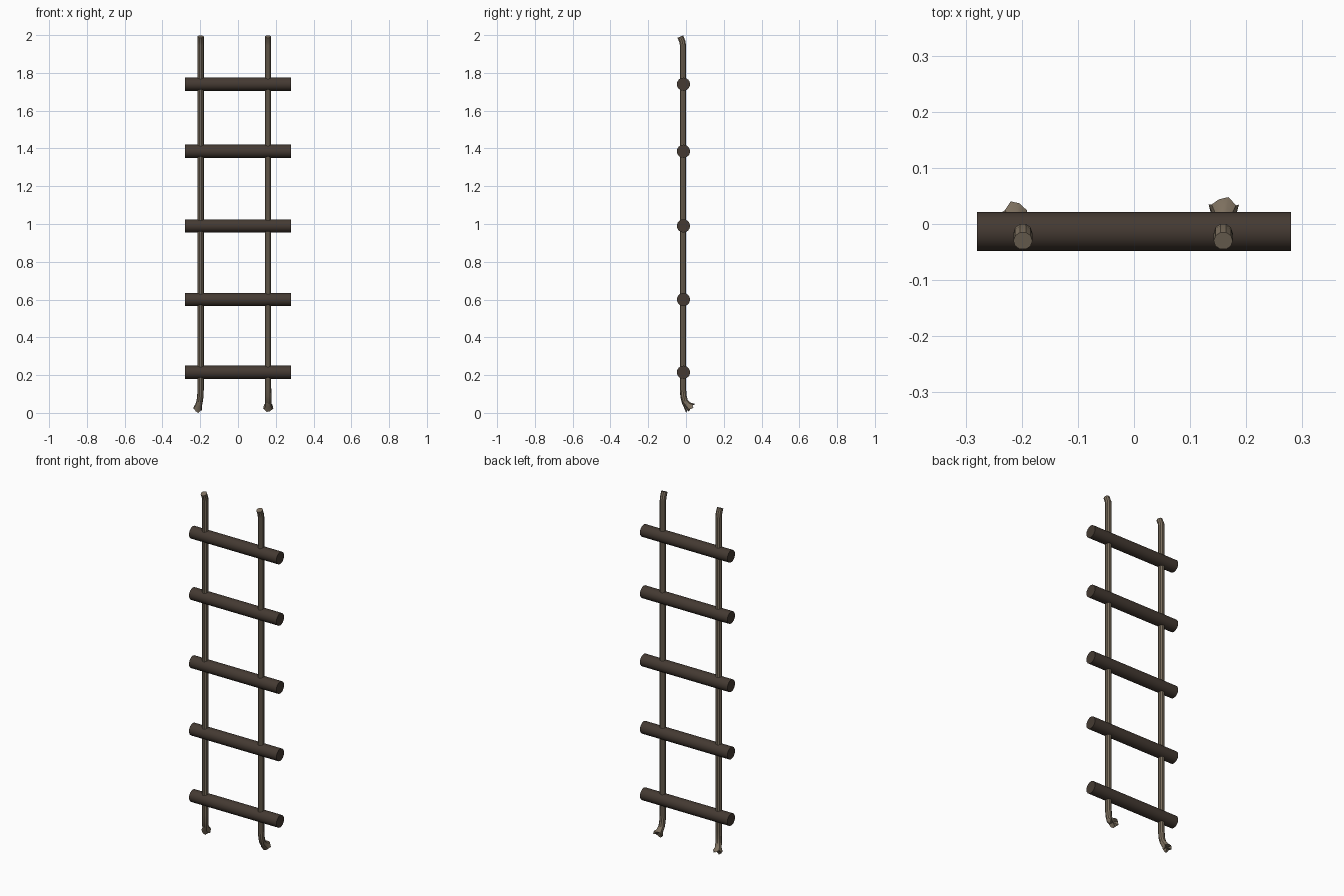
import bpy, bmesh, math
from mathutils import Vector

if "Cube" in bpy.data.objects:
    bpy.data.objects.remove(bpy.data.objects["Cube"])


def material(name, color):
    m = bpy.data.materials.new(name)
    m.diffuse_color = (*color, 1)
    m.use_nodes = True
    m.node_tree.nodes["Principled BSDF"].inputs["Base Color"].default_value = m.diffuse_color
    return m


WOOD = material("dark_wood", (0.058, 0.042, 0.032))
ROPE = material("rope_fibre", (0.205, 0.162, 0.114))
Y = -0.0135


def finish(obj, mat, angle):
    obj.data.materials.append(mat)
    bpy.ops.object.select_all(action='DESELECT')
    obj.select_set(True)
    bpy.context.view_layer.objects.active = obj
    bpy.ops.object.shade_smooth_by_angle(angle=math.radians(angle))


# Round wooden rungs
for i, z in enumerate((0.215, 0.6, 0.99, 1.385, 1.74)):
    bpy.ops.mesh.primitive_cylinder_add(vertices=16, radius=0.035, depth=0.56,
                                        location=(0, Y, z),
                                        rotation=(0, math.pi / 2, 0))
    rung = bpy.context.object
    rung.name = f"rung_{i + 1}"
    finish(rung, WOOD, 40)


# Rope: tube swept along a path, frayed lower end and flat upper end
def rope(name, path, radii, fray, sides=10):
    pts = [Vector(p) for p in path]
    bm = bmesh.new()
    rings = []
    for i, p in enumerate(pts):
        t = (pts[min(i + 1, len(pts) - 1)] - pts[max(i - 1, 0)]).normalized()
        u = Vector((0, 1, 0)).cross(t) if abs(t.y) < 0.9 else Vector((1, 0, 0))
        u = (u - t * u.dot(t)).normalized()
        v = t.cross(u)
        ring = []
        for k in range(sides):
            a = math.tau * k / sides
            co = p + radii[i] * (u * math.cos(a) + v * math.sin(a))
            if i == 0:
                co -= t * fray[k % len(fray)]      # ragged strands
            co.z = max(co.z, 0)
            ring.append(bm.verts.new(co))
        rings.append(ring)
    for a, b in zip(rings, rings[1:]):
        for k in range(sides):
            n = (k + 1) % sides
            bm.faces.new((a[k], a[n], b[n], b[k]))
    bm.faces.new(rings[-1])
    hub = bm.verts.new(pts[0].lerp(pts[1], 0.2))   # hollow frayed end
    for k in range(sides):
        bm.faces.new((rings[0][(k + 1) % sides], rings[0][k], hub))
    bmesh.ops.recalc_face_normals(bm, faces=bm.faces)
    me = bpy.data.meshes.new(name)
    bm.to_mesh(me)
    bm.free()
    obj = bpy.data.objects.new(name, me)
    bpy.context.collection.objects.link(obj)
    finish(obj, ROPE, 35)


def upper(x):
    return [(x, -0.016, 0.13), (x, -0.016, 1.945), (x, -0.019, 1.965),
            (x, -0.03, 1.992)]


R = 0.017
radii = [0.025, 0.018, R, R, R, R, R, R]
rope("left_rope", [(-0.213, 0.014, 0.024), (-0.209, 0.003, 0.04),
                   (-0.203, -0.008, 0.062), (-0.199, -0.014, 0.09)] + upper(-0.198),
     radii, (0.008, -0.004, 0.005, 0.012, -0.003))
rope("right_rope", [(0.16, 0.025, 0.031), (0.16, 0.011, 0.042),
                    (0.16, -0.005, 0.06), (0.16, -0.013, 0.09)] + upper(0.159),
     [0.027] + radii[1:], (0.012, -0.002, 0.009, 0.004, 0.0))
